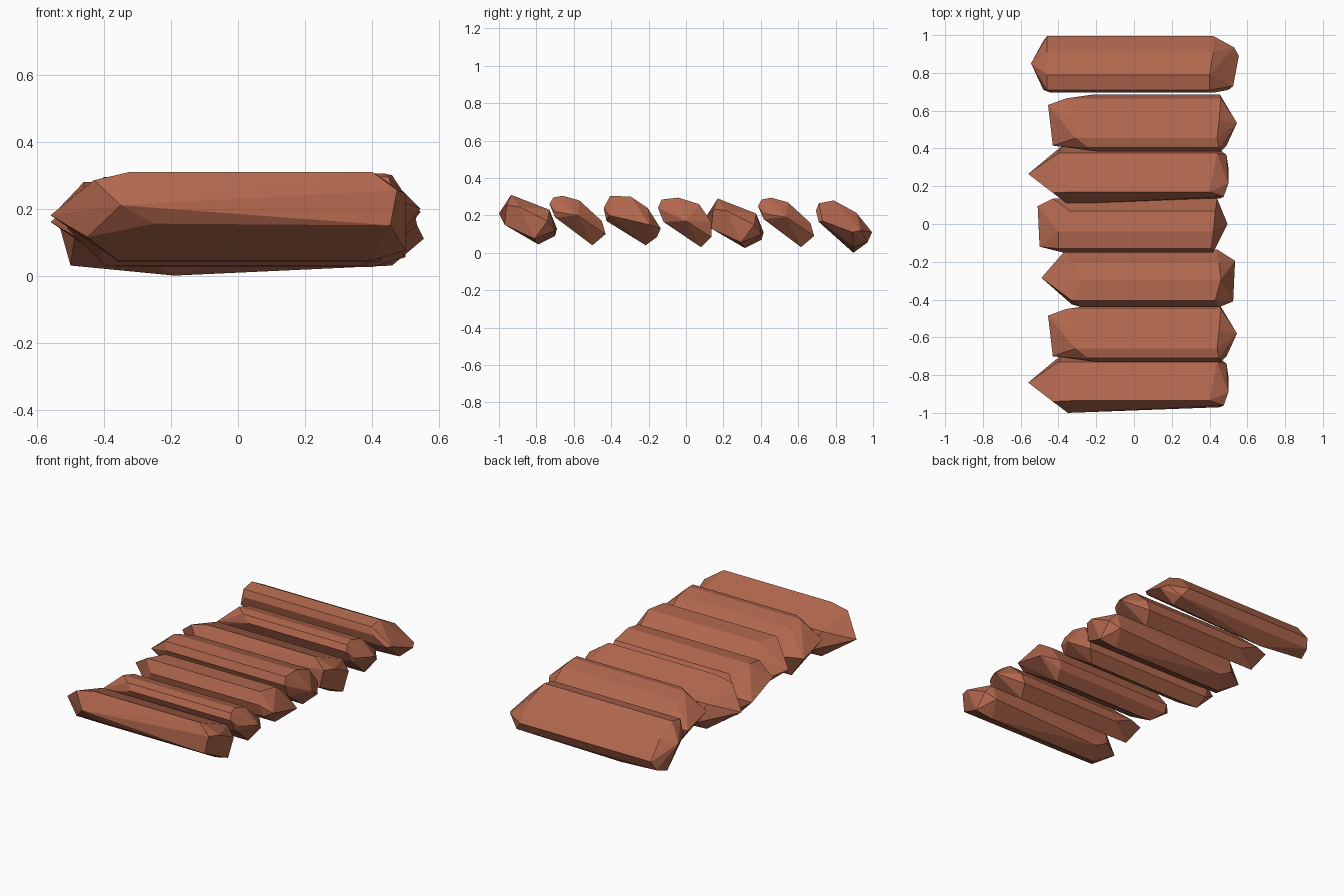
import bpy, bmesh

clay = bpy.data.materials.new("terracotta stone")
clay.diffuse_color = (0.44, 0.135, 0.075, 1)


def stone(name, y0, dz, section, tips):
    """Chiselled slab: section rows are (y, z, left x, right x); tips are extra end points (x, y, z)."""
    bm = bmesh.new()
    for y, z, left, right in section:
        for x in (left, right):
            bm.verts.new((x, y0 + y, z + dz))
    for x, y, z in tips:
        bm.verts.new((x, y0 + y, z + dz))
    bmesh.ops.convex_hull(bm, input=bm.verts[:])
    bmesh.ops.delete(bm, geom=[v for v in bm.verts if not v.link_faces], context='VERTS')
    # merge nearly coplanar triangles into broad flat facets
    bmesh.ops.dissolve_limit(bm, angle_limit=0.08, verts=bm.verts[:], edges=bm.edges[:])
    bmesh.ops.recalc_face_normals(bm, faces=bm.faces[:])
    me = bpy.data.meshes.new(name)
    bm.to_mesh(me)
    bm.free()
    me.materials.append(clay)
    bpy.context.collection.objects.link(bpy.data.objects.new(name, me))


# Slab shapes: tilted cross-section with the end positions of each ridge, then end tips
pointed = ([(-.085, .31, -.32, .40), (.12, .23, -.40, .44), (.06, .045, -.36, .40)],
           [(-.56, .01, .18), (-.43, -.09, .285), (-.45, -.06, .115),
            (-.35, -.15, .21), (-.25, -.12, .155), (.455, -.12, .15),
            (.475, -.11, .255), (.50, -.04, .245), (.50, .04, .075),
            (.49, .11, .17), (-.38, .16, .13), (.44, .15, .12), (-.30, .15, .09)])
notched = ([(-.16, .26, -.20, .46), (-.14, .295, -.25, .45), (-.09, .305, -.31, .44),
            (0, .28, -.30, .45), (.12, .17, -.36, .46), (.14, .10, -.22, .455),
            (.07, .04, -.36, .42), (-.13, .19, -.40, .48)],
           [(-.455, .085, .17), (-.43, -.13, .20), (.545, -.01, .20), (.49, -.13, .22)])
arrow = ([(-.155, .24, -.28, .45), (-.12, .305, -.33, .43), (-.01, .30, -.28, .46),
          (.08, .24, -.33, .45), (.15, .13, -.36, .44), (.13, .085, -.36, .42),
          (.07, .04, -.30, .40), (-.14, .17, -.33, .47)],
         [(-.49, 0, .19), (.535, .09, .15), (.525, -.125, .20)])
blunt = ([(-.15, .24, -.38, .42), (-.13, .285, -.40, .41), (-.04, .295, -.40, .42),
          (.07, .26, -.34, .43), (.135, .165, -.43, .44), (.135, .085, -.42, .44),
          (.08, .03, -.40, .38), (-.12, .165, -.43, .42)],
         [(-.51, .095, .14), (-.50, -.12, .21), (.495, 0, .17)])
broad = ([(-.155, .225, -.44, .42), (-.14, .265, -.46, .40), (-.06, .28, -.46, .40),
          (.06, .215, -.46, .42), (.145, .11, -.46, .42), (.12, .055, -.48, .46),
          (.045, .03, -.50, .46), (-.14, .165, -.48, .50)],
         [(-.545, 0, .19), (.555, .04, .11), (.53, .085, .12), (.525, -.12, .17),
          (-.19, .045, 0)])

# Row of seven slabs from front to back
row = [(-.85, 0, pointed), (-.57, 0, notched), (-.285, 0, arrow), (0, 0, blunt),
       (.255, -.02, pointed), (.545, -.01, notched), (.85, 0, broad)]
for i, (y0, dz, (section, tips)) in enumerate(row):
    stone(f"stone_slab_{i + 1}", y0, dz, section, tips)
